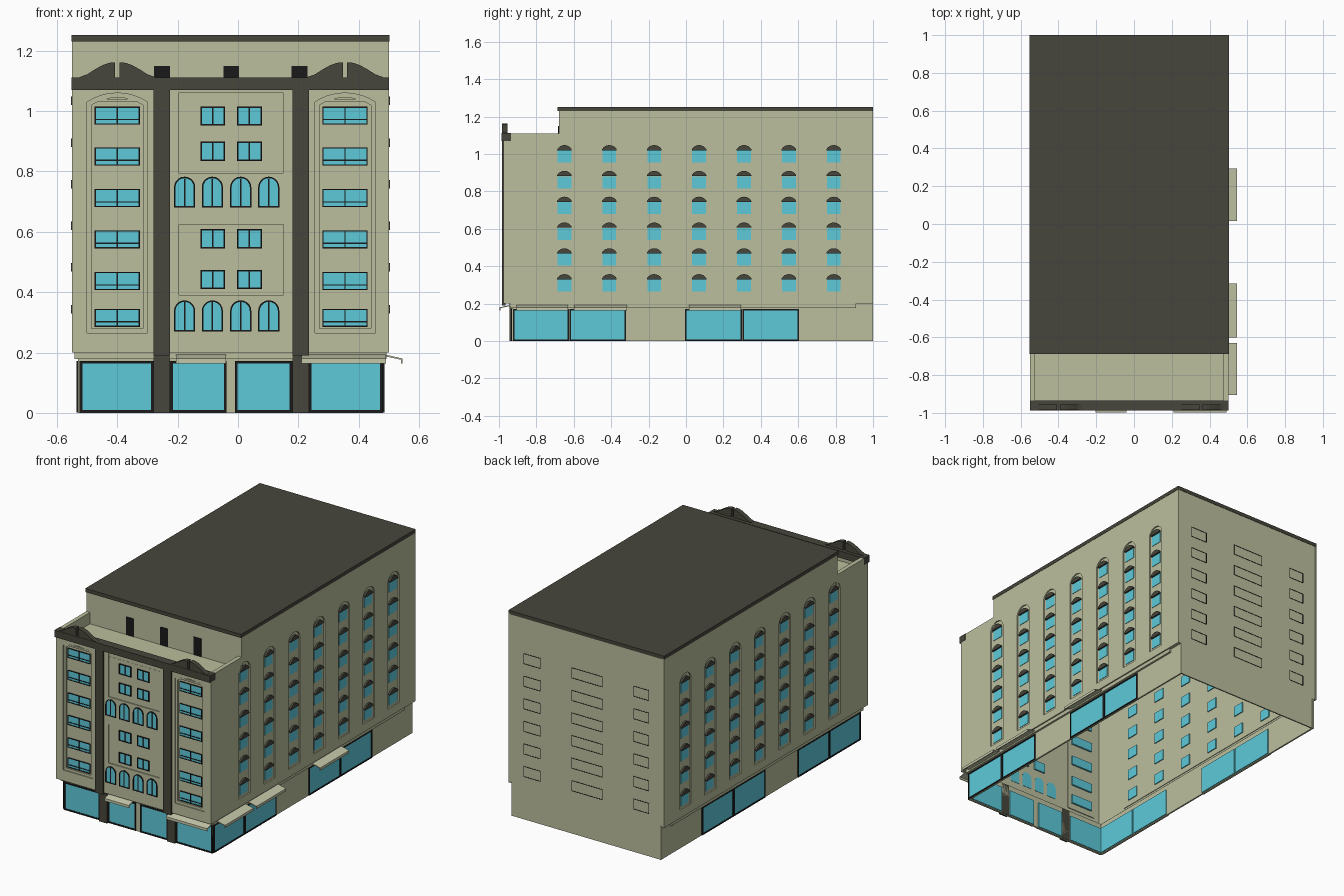
import bpy, bmesh, math
from mathutils import Matrix, Vector

if "Cube" in bpy.data.objects:
    bpy.data.objects.remove(bpy.data.objects["Cube"])


def material(name, rgb):
    m = bpy.data.materials.new(name)
    m.diffuse_color = (*rgb, 1)
    m.use_nodes = True
    m.node_tree.nodes["Principled BSDF"].inputs["Base Color"].default_value = m.diffuse_color
    return m


STONE = material("stone", (0.50, 0.52, 0.34))
CREAM = material("cream", (0.56, 0.58, 0.40))
DARK = material("dark_trim", (0.063, 0.061, 0.045))
BLACK = material("black_frame", (0.01, 0.01, 0.01))
GLASS = material("glass", (0.11, 0.59, 0.70))

# u axis and outward axis of each side; v is always up
SIDES = {"front": ((1, 0, 0), (0, -1, 0)), "back": ((-1, 0, 0), (0, 1, 0)),
         "right": ((0, 1, 0), (1, 0, 0)), "left": ((0, -1, 0), (-1, 0, 0))}


def plate(name, mat, side, outlines, n0, n1):
    """Flat sheet from outlines (inner ones become holes), from n0 to n1 along the outward axis."""
    cu = bpy.data.curves.new(name, 'CURVE')
    cu.dimensions, cu.fill_mode = '2D', 'BOTH'
    cu.extrude = (n1 - n0) / 2
    for pts in outlines:
        s = cu.splines.new('POLY')
        s.points.add(len(pts) - 1)
        for p, (u, v) in zip(s.points, pts):
            p.co = (u, v, 0, 1)
        s.use_cyclic_u = True
    tmp = bpy.data.objects.new("tmp", cu)
    bpy.context.collection.objects.link(tmp)
    dg = bpy.context.evaluated_depsgraph_get()
    me = bpy.data.meshes.new_from_object(tmp.evaluated_get(dg))
    bpy.data.objects.remove(tmp)
    u, n = (Vector(a) for a in SIDES[side])
    rot = Matrix((u, (0, 0, 1), n)).transposed().to_4x4()
    me.transform(Matrix.Translation(n * (n0 + n1) / 2) @ rot)
    bm = bmesh.new()
    bm.from_mesh(me)
    bmesh.ops.remove_doubles(bm, verts=bm.verts, dist=1e-5)
    bmesh.ops.recalc_face_normals(bm, faces=bm.faces)
    for f in bm.faces:
        f.smooth = False
        f.material_index = 0
    bm.to_mesh(me)
    bm.free()
    me.materials.clear()
    me.materials.append(mat)
    ob = bpy.data.objects.new(name, me)
    bpy.context.collection.objects.link(ob)
    return ob


def rect(u0, u1, z0, z1):
    return [(u0, z0), (u1, z0), (u1, z1), (u0, z1)]


def arch(c, w, z0, zs, rise, n=10):
    """Upright panel with a circular arc on top."""
    h = w / 2
    r = (h * h + rise * rise) / (2 * rise)
    a = math.asin(min(1, h / r))
    top = [(c + r * math.sin(a - 2 * a * i / n), zs + rise - r + r * math.cos(a - 2 * a * i / n))
           for i in range(n + 1)]
    return [(c - h, z0), (c + h, z0)] + top


def box(name, mat, x0, x1, y0, y1, z0, z1):
    return plate(name, mat, "right", [rect(y0, y1, z0, z1)], x0, x1)


def grid_frame(u0, u1, z0, z1, cols=(0, 1), rows=(0, 1), t=0.005):
    """Frame outline with one hole per pane."""
    out = [rect(u0, u1, z0, z1)]
    U = [u0 + t / 2 + (u1 - u0 - t) * c for c in cols]
    Z = [z0 + t / 2 + (z1 - z0 - t) * r for r in rows]
    for a, b in zip(U, U[1:]):
        for c, d in zip(Z, Z[1:]):
            out.append(rect(a + t / 2, b - t / 2, c + t / 2, d - t / 2))
    return out


def windows(name, side, n, rects, **kw):
    t = kw.get("t", 0.005) / 2
    plate(name + "_glass", GLASS, side,
          [rect(a + t, b - t, c + t, d - t) for a, b, c, d in rects], n - 0.016, n + 0.002)
    plate(name + "_frames", BLACK, side,
          [o for r in rects for o in grid_frame(*r, **kw)], n - 0.001, n + 0.005)


# Front wall with stepped arched bays and sunken centre panels
BAYS = (-0.40, 0.355)
centre = [rect(-0.195, 0.15, a, b) for a, b in ((0.795, 1.06), (0.39, 0.625))]
plate("front_wall", STONE, "front", [rect(-0.55, 0.5, 0.2, 1.09)] + centre +
      [arch(c, 0.2, 0.265, 1.03, 0.03) for c in BAYS], 0.969, 0.975)
plate("front_wall_step", STONE, "front", [rect(-0.54, 0.49, 0.21, 1.08)] +
      [arch(c, 0.17, 0.28, 1.02, 0.025) for c in BAYS], 0.962, 0.969)
for c in BAYS:
    plate("bay_back", STONE, "front", [rect(c - 0.1, c + 0.1, 0.25, 1.06)], 0.957, 0.962)
windows("bay_window", "front", 0.962,
        [(c - 0.075, c + 0.075, z, z + 0.06) for c in BAYS
         for z in (0.285, 0.407, 0.545, 0.682, 0.82, 0.955)], rows=(0, 0.27, 1), cols=(0, 0.5, 1), t=0.004)
windows("centre_window", "front", 0.969,
        [(u, u + 0.082, z, z + 0.064) for u in (-0.125, -0.003)
         for z in (0.41, 0.545, 0.835, 0.952)], cols=(0, 0.5, 1))

# Arched window rows on the front
ARCHED = [(c, z) for c in (-0.177, -0.085, 0.009, 0.102) for z in (0.27, 0.68)]
plate("arched_glass", GLASS, "front", [arch(c, 0.066, z + 0.002, z + 0.068, 0.032) for c, z in ARCHED], 0.96, 0.977)
plate("arched_frames", BLACK, "front", [o for c, z in ARCHED for o in (
    arch(c, 0.07, z, z + 0.068, 0.035), arch(c, 0.06, z + 0.005, z + 0.068, 0.03))], 0.974, 0.98)
plate("arched_mullions", BLACK, "front", [rect(c - 0.0025, c + 0.0025, z + 0.003, z + 0.097)
                                         for c, z in ARCHED], 0.974, 0.979)

# Dark piers, cornice and broken pediments
for u in (-0.28, 0.18):
    plate("pier", DARK, "front", [rect(u, u + 0.055, 0.19, 1.09)], 0.965, 0.984)
    plate("pier_base", DARK, "front", [rect(u, u + 0.055, 0, 0.2)], 0.92, 0.945)
plate("cornice", DARK, "front", [rect(-0.551, 0.501, 1.07, 1.112)], 0.935, 0.987)
half = [(-0.125, 1.105), (-0.125, 1.113), (-0.1, 1.122), (-0.075, 1.138), (-0.05, 1.152),
        (-0.028, 1.16), (-0.007, 1.162), (-0.007, 1.105)]
for c in BAYS:
    plate("pediment", DARK, "front", [[(c + s * u, z) for u, z in half] for s in (1, -1)], 0.955, 0.985)

# Long side walls with arched recesses, windows, hoods and shopfronts
YS = [-0.65 + 0.24 * i for i in range(7)]
ZS = [0.265 + 0.138 * i for i in range(6)]
wall = [(-0.975, 0.2), (1, 0.2), (1, 1.235), (-0.68, 1.235), (-0.68, 1.11), (-0.975, 1.11)]
shops = [(-0.925, -0.626), (-0.624, -0.32), (-0.005, 0.299), (0.301, 0.605)]
for side, s, n, nb in (("right", 1, 0.5, 0.48), ("left", -1, 0.55, 0.53)):
    plate(side + "_wall", STONE, side, [[(s * y, z) for y, z in wall]] +
          [arch(s * y, 0.11, 0.25, 1.025, 0.045) for y in YS], n - 0.008, n)
    plate(side + "_recess", STONE, side, [rect(s * 0.085 - 0.82, s * 0.085 + 0.82, 0.23, 1.1)], n - 0.012, n - 0.008)
    plate(side + "_window_glass", GLASS, side,
          [rect(s * y - 0.037, s * y + 0.037, z, z + 0.064) for y in YS for z in ZS], n - 0.018, n - 0.005)
    plate(side + "_window_hoods", DARK, side,
          [arch(s * y, 0.078, z + 0.065, z + 0.071, 0.022, 8) for y in YS for z in ZS], n - 0.008, n + 0.004)
    # terrace parapet
    plate(side + "_parapet", STONE, side, [rect(*sorted((-s * 0.96, -s * 0.68)), 1.02, 1.11)], n - 0.025, n - 0.004)
    # ground floor, soffit and ledge
    plate(side + "_base_wall", STONE, side, [rect(*sorted((-s * 0.93, s * 1.0)), 0, 0.2)], nb - 0.01, nb)
    plate(side + "_soffit", STONE, side, [rect(*sorted((-s * 0.975, s * 1.0)), 0.2, 0.205)], nb - 0.005, n)
    plate(side + "_ledge", STONE, side, [rect(*sorted((-s * 0.94, s * 0.91)), 0.178, 0.2)], nb, nb + 0.012)
    windows(side + "_shopfront", side, nb,
            [(*sorted((s * a, s * b)), 0.001, 0.172) for a, b in shops], t=0.008)

# Front ground floor
plate("front_base_wall", STONE, "front", [rect(-0.53, 0.48, 0, 0.2)], 0.92, 0.93)
plate("front_soffit", STONE, "front", [rect(-0.55, 0.5, 0.2, 0.205)], 0.925, 0.975)
plate("front_ledge", STONE, "front", [rect(-0.54, 0.49, 0.178, 0.2)], 0.93, 0.942)
windows("front_shopfront", "front", 0.93, [(a, b, 0.001, 0.172) for a, b in (
    (-0.525, -0.28), (-0.225, -0.038), (-0.01, 0.18), (0.235, 0.48))], t=0.009)

# Back wall with three window columns
plate("back_wall", STONE, "back", [rect(-0.5, 0.55, 0.2, 1.235)], 0.99, 0.998)
plate("back_base_wall", STONE, "back", [rect(-0.48, 0.53, 0, 0.2)], 0.99, 0.998)
windows("back_window", "back", 0.995, [(-x1, -x0, z - 0.005, z + 0.06) for z in ZS for x0, x1 in (
    (0.285, 0.40), (-0.135, 0.075), (-0.45, -0.345))], t=0.003)

# Terrace, penthouse front with doors, and roof slab
box("terrace_floor", STONE, -0.54, 0.49, -0.97, -0.68, 1.03, 1.04)
plate("penthouse_front", STONE, "front", [rect(-0.55, 0.5, 1.03, 1.235)], 0.67, 0.68)
plate("penthouse_doors", BLACK, "front", [rect(u, u + 0.052, 1.041, 1.15) for u in (-0.278, -0.048, 0.178)], 0.678, 0.684)
box("roof", DARK, -0.552, 0.502, -0.687, 1.0, 1.23, 1.252)

# Sloping awnings with a short front flap
slope = [(0, 0.195), (0.066, 0.18), (0.066, 0.164), (0.061, 0.164), (0.061, 0.176), (0, 0.189)]
for y0, y1 in ((-0.905, -0.63), (-0.6, -0.315), (0.015, 0.295)):
    plate("side_awning", CREAM, "back", [[(-0.48 - d, z) for d, z in slope]], y0, y1)
for x0, x1 in ((-0.205, -0.04), (0.21, 0.49)):
    plate("front_awning", CREAM, "right", [[(-0.932 - d, z) for d, z in slope]], x0, x1)
